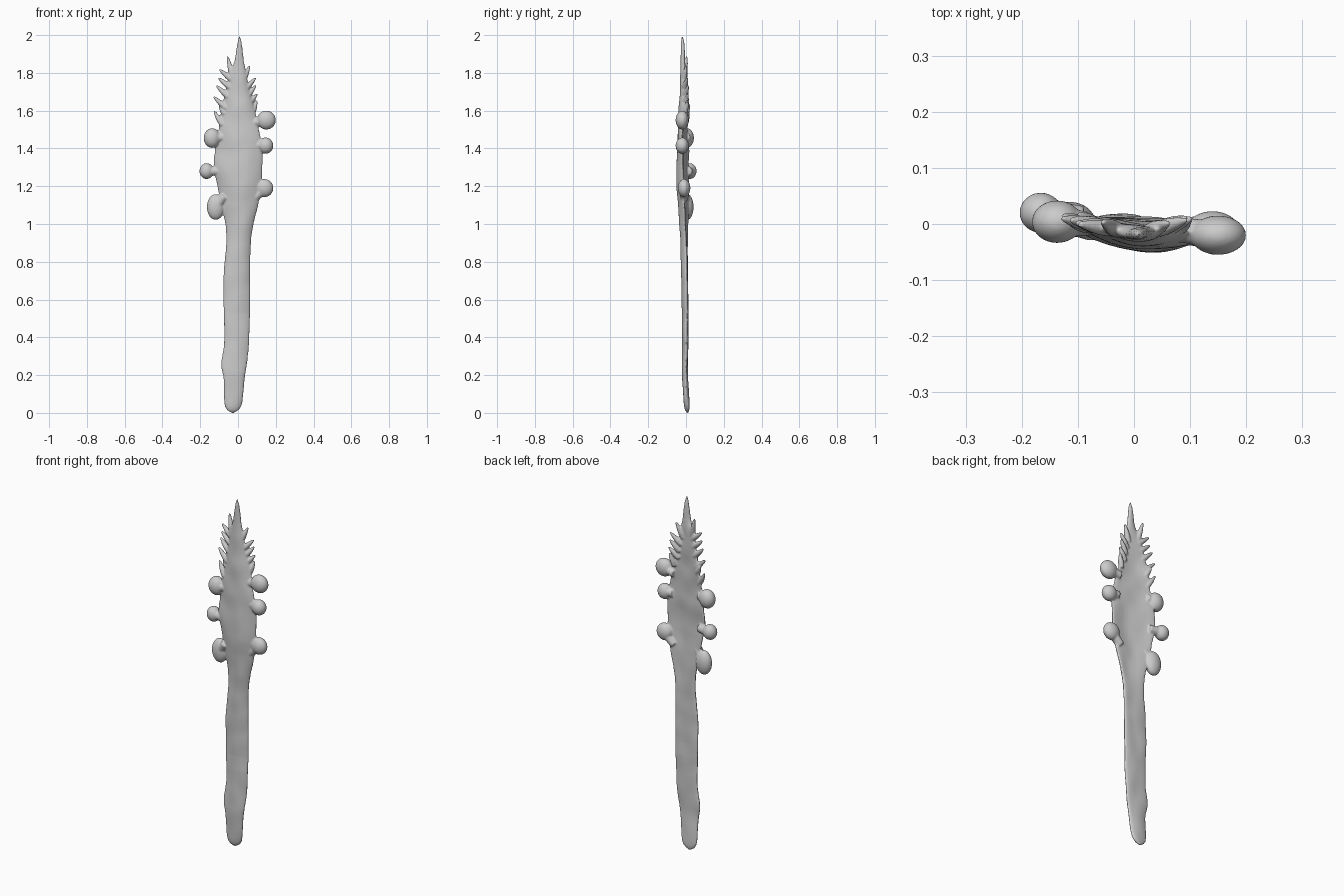
import bpy, bmesh, math
from mathutils import Vector, noise

bm = bmesh.new()


def skin(rings, start, end):
    """Close a stack of point rings into a solid with pointed ends."""
    rows = [[bm.verts.new(p) for p in ring] for ring in rings]
    n = len(rows[0])
    for a, b in zip(rows, rows[1:]):
        for i in range(n):
            j = (i + 1) % n
            bm.faces.new((a[i], a[j], b[j], b[i]))
    s, e = bm.verts.new(start), bm.verts.new(end)
    for i in range(n):
        j = (i + 1) % n
        bm.faces.new((s, rows[0][j], rows[0][i]))
        bm.faces.new((e, rows[-1][i], rows[-1][j]))


def catmull(a, b, c, d, t):
    return 0.5 * (2 * b + (c - a) * t + (2 * a - 5 * b + 4 * c - d) * t * t
                  + (3 * b - a - 3 * c + d) * t ** 3)


# Stalk and blade: z, left x, right x, mid y, half thickness, edge curl, tilt
body = [
    (0.012, -.055, .000, .008, .010, .000, .000),
    (0.05, -.073, .022, .004, .015, .002, .000),
    (0.18, -.077, .036, -.006, .016, .004, .000),
    (0.26, -.090, .048, -.008, .016, .006, .000),
    (0.38, -.074, .060, -.004, .016, .006, .000),
    (0.60, -.078, .065, -.006, .017, .008, .000),
    (0.75, -.076, .066, -.008, .018, .010, .000),
    (0.90, -.063, .069, -.012, .018, .012, .002),
    (1.00, -.068, .083, -.016, .018, .016, .006),
    (1.10, -.092, .108, -.023, .019, .024, .010),
    (1.20, -.110, .125, -.028, .019, .026, .014),
    (1.30, -.130, .130, -.028, .018, .026, .016),
    (1.40, -.122, .130, -.027, .018, .024, .016),
    (1.50, -.105, .112, -.024, .017, .020, .014),
    (1.60, -.090, .090, -.020, .016, .018, .010),
    (1.70, -.068, .062, -.017, .015, .012, .006),
    (1.80, -.044, .044, -.016, .014, .006, .002),
    (1.86, -.020, .032, -.017, .012, .000, .000),
    (1.92, -.010, .025, -.018, .011, .000, .000),
    (1.97, -.001, .018, -.019, .009, .000, .000),
]
rings = []
for k in range(len(body) - 1):
    quad = [body[min(max(k + o, 0), len(body) - 1)] for o in (-1, 0, 1, 2)]
    for s in range(6):
        z, l, r, y0, th, curl, tilt = (catmull(*q, s / 6) for q in zip(*quad))
        ring = []
        for i in range(32):
            a = 2 * math.pi * i / 32
            u = math.cos(a)
            y = y0 + th * math.sin(a) + curl * u * u - tilt * u
            x = (l + r) / 2 + u * (r - l) / 2
            y += 0.005 * noise.noise(Vector((x * 12, y * 5, z * 9)))
            ring.append((x, y, z))
        rings.append(ring)
skin(rings, (-.028, .01, -.004), (.008, -.02, 2.006))


def taper(a, b, profile):
    """Round solid from a to b; profile holds (fraction, radius)."""
    a, b = Vector(a), Vector(b)
    q = (b - a).to_track_quat('Z', 'Y')
    out = []
    for t, rad in profile:
        c = a.lerp(b, t)
        out.append([c + q @ Vector((rad * math.cos(v), rad * math.sin(v), 0))
                    for v in (2 * math.pi * i / 16 for i in range(16))])
    skin(out, a, b)


# Edge spines: root and tip
spines = [
    ((-.080, -.005, 1.52), (-.128, .015, 1.60)),
    ((-.070, -.003, 1.58), (-.100, .018, 1.635)),
    ((-.060, -.004, 1.61), (-.130, .010, 1.675)),
    ((-.050, -.006, 1.67), (-.116, .008, 1.735)),
    ((-.040, -.008, 1.72), (-.105, .002, 1.775)),
    ((-.030, -.010, 1.76), (-.100, .000, 1.82)),
    ((-.028, -.012, 1.77), (-.056, .004, 1.89)),
    ((.075, -.008, 1.58), (.100, .008, 1.655)),
    ((.050, -.010, 1.63), (.103, .010, 1.69)),
    ((.045, -.010, 1.67), (.095, .012, 1.735)),
    ((.035, -.012, 1.71), (.095, .008, 1.775)),
    ((.025, -.014, 1.75), (.062, .002, 1.84)),
]
for root, tip in spines:
    taper(root, tip, [(.04, .014), (.35, .015), (.6, .0125), (.85, .008), (.97, .005)])

# Edge bulbs: centre, radii, and the point where the neck meets the blade
bulbs = [
    ((.150, -.020, 1.550), (.050, .035, .050), (.08, -.01, 1.535)),
    ((.146, -.020, 1.415), (.041, .035, .043), (.09, -.015, 1.42)),
    ((.140, -.010, 1.190), (.047, .033, .048), (.08, -.01, 1.13)),
    ((-.137, .004, 1.455), (.045, .038, .052), (-.08, .0, 1.46)),
    ((-.166, .020, 1.280), (.038, .036, .042), (-.09, .01, 1.28)),
    ((-.118, .008, 1.090), (.047, .032, .068), (-.07, -.01, 1.15)),
]
for c, r, root in bulbs:
    ret = bmesh.ops.create_uvsphere(bm, u_segments=32, v_segments=20, radius=1)
    for v in ret['verts']:
        v.co = Vector(c) + Vector(p * q for p, q in zip(v.co, r))
    taper(root, c, [(.02, .022), (.5, .024), (.98, .028)])

# Fuse the parts into one soft surface
bmesh.ops.recalc_face_normals(bm, faces=bm.faces)
mesh = bpy.data.meshes.new("sea_pen_body")
bm.to_mesh(mesh)
bm.free()
obj = bpy.data.objects.new("sea_pen_body", mesh)
bpy.context.collection.objects.link(obj)
fuse = obj.modifiers.new("fuse", 'REMESH')
fuse.mode = 'VOXEL'
fuse.voxel_size = 0.0045
fuse.use_smooth_shade = True
soft = obj.modifiers.new("soften", 'SMOOTH')
soft.factor = 0.5
soft.iterations = 5
